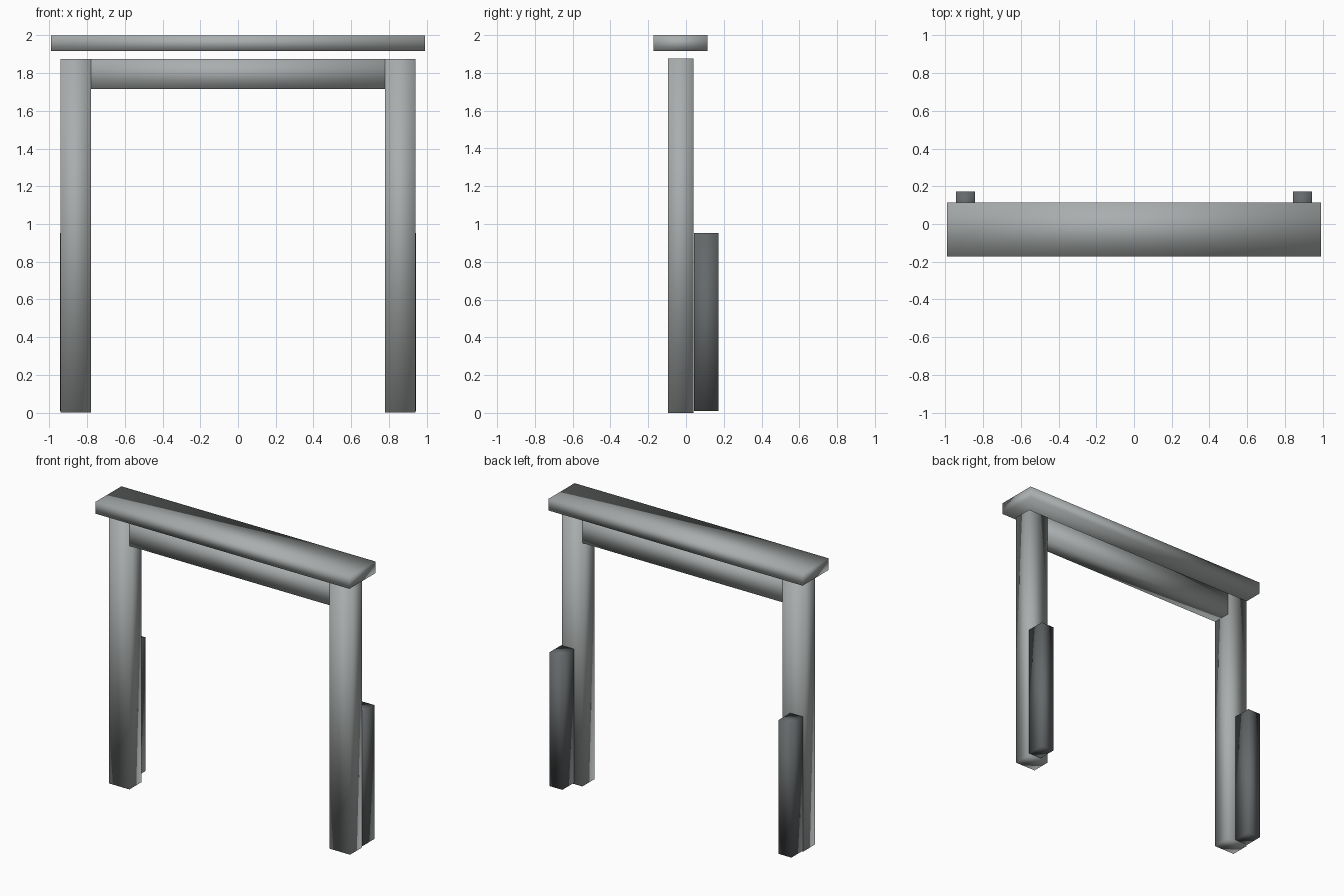
import bpy

cube = bpy.data.objects.get("Cube")
if cube:
    bpy.data.objects.remove(cube, do_unlink=True)


def material(name, rgb):
    mat = bpy.data.materials.new(name)
    mat.use_nodes = True
    color = (*rgb, 1.0)
    mat.diffuse_color = color
    mat.node_tree.nodes["Principled BSDF"].inputs["Base Color"].default_value = color
    return mat


def beam(name, low, high, mat):
    """Smooth-shaded box between two opposite corners."""
    center = [(a + b) / 2 for a, b in zip(low, high)]
    bpy.ops.mesh.primitive_cube_add(size=1, location=center)
    obj = bpy.context.object
    obj.name = name
    obj.scale = [b - a for a, b in zip(low, high)]
    bpy.ops.object.transform_apply(location=False, rotation=False, scale=True)
    obj.data.materials.append(mat)
    bpy.ops.object.shade_smooth()
    return obj


stone = material("light grey stone", (0.40, 0.42, 0.42))
dark_stone = material("dark grey stone", (0.13, 0.14, 0.145))

# Main posts with a shorter dark support behind each
for side, sign in (("left", 1), ("right", -1)):
    inner, outer = sorted((sign * 0.78, sign * 0.94))
    beam(side + "_post", (inner, -0.095, 0), (outer, 0.04, 1.875), stone)
    inner, outer = sorted((sign * 0.843, sign * 0.943))
    beam(side + "_rear_support", (inner, 0.043, 0.01), (outer, 0.173, 0.953), dark_stone)

# Crossbeam running through the post heads, and the cap floating above it
beam("crossbeam", (-0.939, -0.094, 1.715), (0.939, 0.039, 1.874), stone)
beam("cap_beam", (-0.99, -0.173, 1.917), (0.99, 0.115, 2.0), stone)
